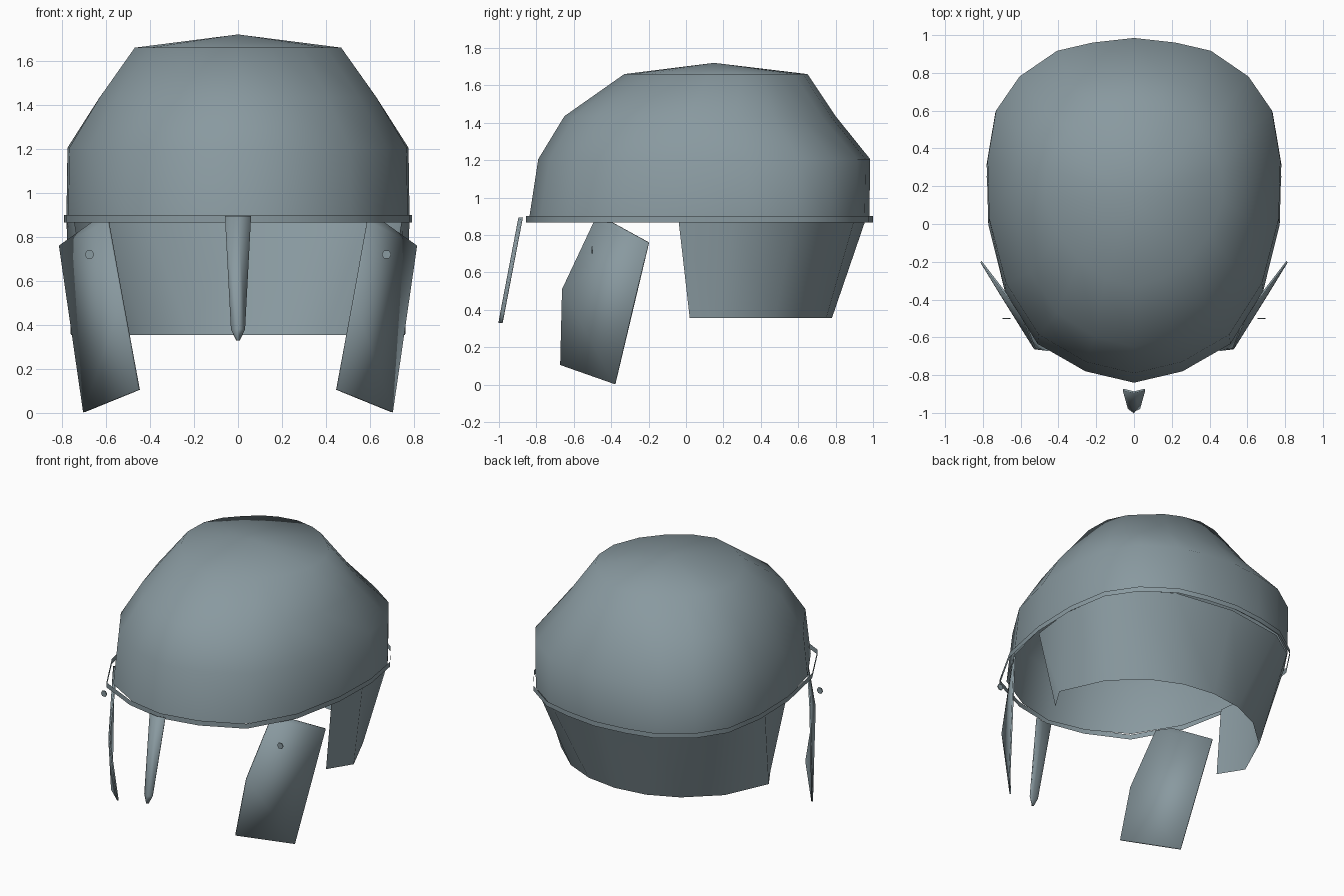
import bpy, bmesh, math

if "Cube" in bpy.data.objects:
    bpy.data.objects.remove(bpy.data.objects["Cube"])

steel = bpy.data.materials.new("blue_grey_steel")
steel.diffuse_color = (0.25, 0.32, 0.35, 1)
steel.use_nodes = True
steel.node_tree.nodes["Principled BSDF"].inputs["Base Color"].default_value = steel.diffuse_color


def make(name, verts, faces, thickness=0, angle=180):
    mesh = bpy.data.meshes.new(name)
    mesh.from_pydata([tuple(v) for v in verts], [], faces)
    bm = bmesh.new()
    bm.from_mesh(mesh)
    bmesh.ops.recalc_face_normals(bm, faces=bm.faces)
    bm.to_mesh(mesh)
    bm.free()
    mesh.materials.append(steel)
    ob = bpy.data.objects.new(name, mesh)
    bpy.context.collection.objects.link(ob)
    bpy.context.view_layer.objects.active = ob
    ob.select_set(True)
    if thickness:
        mod = ob.modifiers.new("thickness", 'SOLIDIFY')
        mod.thickness = thickness
        mod.offset = 0
    bpy.ops.object.shade_smooth_by_angle(angle=math.radians(angle))
    ob.select_set(False)
    return ob


def strip(n, start, closed):
    """Quads joining two neighbouring rows of n points."""
    return [(start + i, start + (i + 1) % n, start + n + (i + 1) % n, start + n + i)
            for i in range(n if closed else n - 1)]


# Head outline, right half from back to front, then mirrored
half = [(0, 0.985), (0.22, 0.96), (0.41, 0.915), (0.61, 0.775), (0.735, 0.59), (0.78, 0.32),
        (0.772, 0.0), (0.70, -0.36), (0.53, -0.66), (0.26, -0.79), (0, -0.84)]
outline = half + [(-x, y) for x, y in half[-2:0:-1]]
N = len(outline)


def ring(z, back, front, width, round_back=0, round_front=0):
    """Outline fitted to a level; the rounding values pull in its corners."""
    mid, reach = (back + front) / 2, (back - front) / 2
    pts = []
    for x, y in outline:
        u, v = x / 0.78, (y - 0.0725) / 0.9125
        k = 1 - 4 * u * u * v * v * (round_back if v > 0 else round_front)
        pts.append((u * k * width, mid + v * k * reach, z))
    return pts


# Dome: stacked rings closed by a low peak
levels = [(0.88, 0.98, -0.84, 0.78, 0, 0.03), (1.205, 0.985, -0.79, 0.775, 0, 0.035),
          (1.435, 0.80, -0.65, 0.635, 0.035, 0.05), (1.66, 0.65, -0.33, 0.475, 0.08, 0.09)]
verts = [p for lv in levels for p in ring(*lv)] + [(0, 0.15, 1.72)]
faces = [f for r in range(3) for f in strip(N, r * N, True)]
faces += [(3 * N + i, 3 * N + (i + 1) % N, 4 * N) for i in range(N)]
make("dome", verts, faces)

# Rim: thin upright band around the dome edge
make("rim", ring(0.866, 1.0, -0.855, 0.79) + ring(0.9, 1.0, -0.855, 0.79),
     strip(N, 0, True), 0, 40)

# Neck guard: skirt narrowing toward the bottom, open at the front
top = [(0.745, -0.04), (0.78, 0.25), (0.735, 0.58), (0.61, 0.765), (0.41, 0.90), (0, 0.96)]
low = [(0.66, 0.02), (0.76, 0.18), (0.625, 0.475), (0.42, 0.66), (0.22, 0.75), (0, 0.78)]
rows = []
for pts, z in ((top, 0.88), (low, 0.355)):
    rows += [(x, y, z) for x, y in pts] + [(-x, y, z) for x, y in pts[-2::-1]]
make("neck_guard", rows, strip(11, 0, False))

# Cheek guards with a small six-sided rivet on each
cheek = [(0.59, -0.49, 0.87), (0.655, -0.40, 0.87), (0.81, -0.20, 0.76),
         (0.70, -0.38, 0.003), (0.45, -0.67, 0.105), (0.525, -0.66, 0.51)]
for side, s in (("right", 1), ("left", -1)):
    make("cheek_guard_" + side, [(s * x, y, z) for x, y, z in cheek],
         [(0, 1, 2, 5), (5, 2, 3, 4)], 0.01, 40)
    hexa = [(s * 0.675 + 0.022 * math.cos(i * math.pi / 3), y,
             0.72 + 0.022 * math.sin(i * math.pi / 3))
            for y in (-0.504, -0.497) for i in range(6)]
    make("rivet_" + side, hexa,
         strip(6, 0, True) + [tuple(range(6)), tuple(range(6, 12))], 0, 30)

# Nose guard: tapering bar with a slight ridge, sloping forward
nose = []
for z, w, y in ((0.893, 0.058, -0.885), (0.38, 0.03, -0.983), (0.33, 0.006, -0.992)):
    nose += [(-w, y + 0.008, z), (0, y - 0.006, z), (w, y + 0.008, z)]
make("nose_guard", nose, strip(3, 0, False) + strip(3, 3, False), 0.01, 40)
